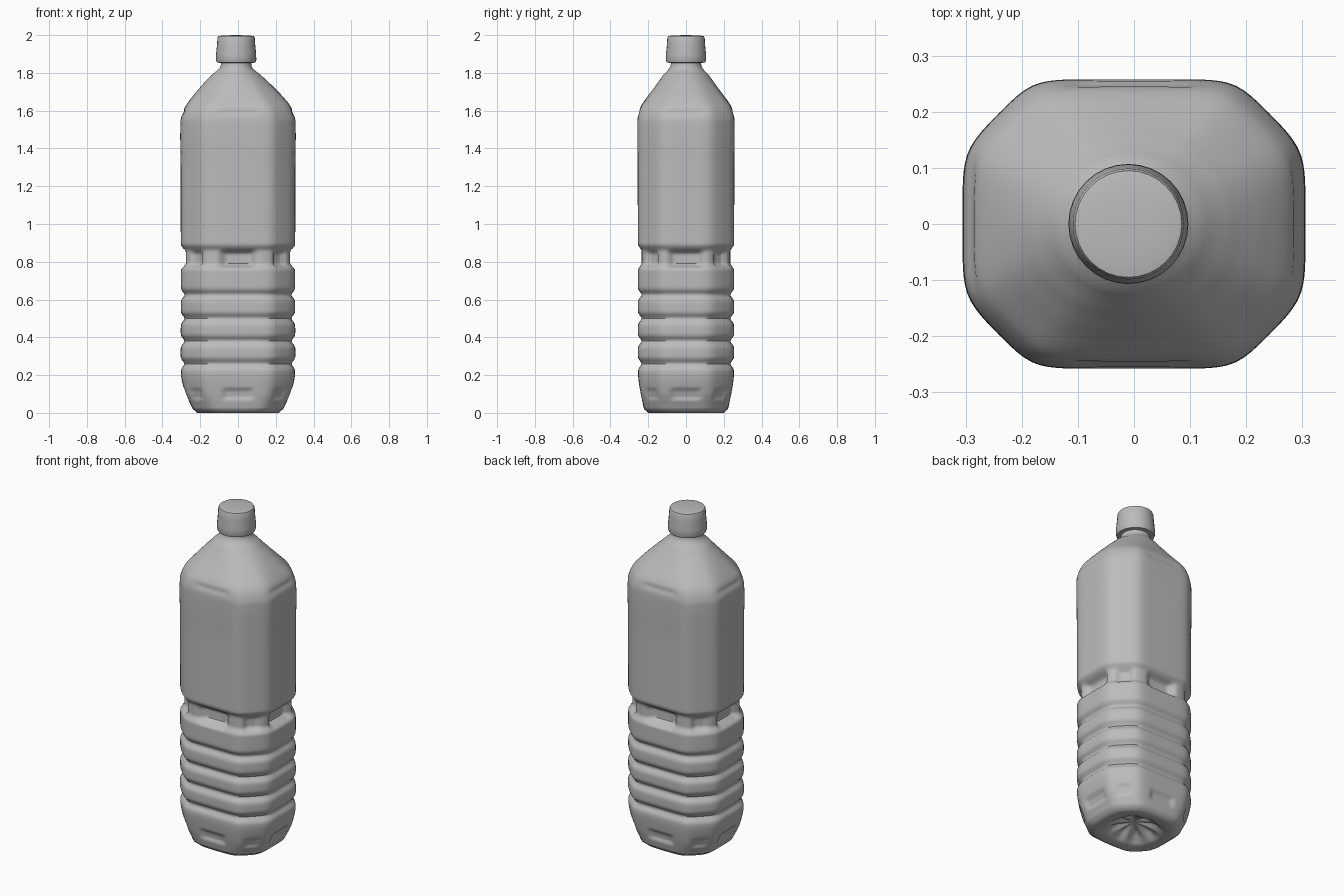
import bpy, bmesh, math

cube = bpy.data.objects.get("Cube")
if cube:
    bpy.data.objects.remove(cube, do_unlink=True)

grey = bpy.data.materials.new("plain grey")
grey.use_nodes = True
colour = (0.5, 0.5, 0.5, 1)
grey.diffuse_color = colour
grey.node_tree.nodes["Principled BSDF"].inputs["Base Color"].default_value = colour

SEG = 128
ANGLES = [2 * math.pi * i / SEG for i in range(SEG)]


def section(t, a, b, roundness):
    """Radius of a soft-cornered octagon blended towards an ellipse."""
    c, s = abs(math.cos(t)), abs(math.sin(t))
    corner = 0.55 * (a + b)
    p = 20
    octagon = ((c / a) ** p + (s / b) ** p + ((c + s) / 1.414 / corner) ** p) ** (-1 / p)
    ellipse = ((c / a) ** 2 + (s / b) ** 2) ** -0.5
    return octagon + (ellipse - octagon) * roundness


def window(v, half, soft):
    """One inside +-half, falling smoothly to zero over soft."""
    k = min(1, max(0, (half + soft - abs(v)) / soft))
    return k * k * (3 - 2 * k)


def catmull(p0, p1, p2, p3, t):
    return 0.5 * (2 * p1 + (p2 - p0) * t + (2 * p0 - 5 * p1 + 4 * p2 - p3) * t * t
                  + (3 * p1 - p0 - 3 * p2 + p3) * t ** 3)


# Bottle outline: height, half width, half depth, roundness
OUTLINE = [
    (0.0, 0.215, 0.20, 0.2), (0.02, 0.24, 0.222, 0.1), (0.1, 0.278, 0.24, 0),
    (0.2, 0.302, 0.254, 0), (0.5, 0.303, 0.255, 0), (0.9, 0.303, 0.255, 0),
    (1.3, 0.304, 0.256, 0), (1.55, 0.304, 0.257, 0), (1.62, 0.28, 0.241, 0.1),
    (1.68, 0.235, 0.2, 0.4), (1.74, 0.18, 0.156, 0.7), (1.79, 0.13, 0.12, 1),
    (1.825, 0.088, 0.088, 1), (1.85, 0.08, 0.08, 1), (1.88, 0.08, 0.08, 1),
]
GROOVES = [0.26, 0.38, 0.5, 0.625]


def outline_at(z):
    i = max(k for k in range(len(OUTLINE) - 1) if OUTLINE[k][0] <= z)
    rows = [OUTLINE[min(max(j, 0), len(OUTLINE) - 1)] for j in (i - 1, i, i + 1, i + 2)]
    t = (z - rows[1][0]) / (rows[2][0] - rows[1][0])
    return [catmull(*[r[k] for r in rows], t) for k in (1, 2, 3)]


def body_point(t, z):
    a, b, roundness = outline_at(z)
    # Ribs and waist
    inset = sum(0.02 * math.exp(-((z - g) / 0.02) ** 2) for g in GROOVES)
    inset += 0.02 * window(z - 0.825, 0.03, 0.04)
    r = section(t, a - inset, b - inset, roundness)
    x, y = r * math.cos(t), r * math.sin(t)
    # Pressed grips on the faces and corners of the waist, and near the foot
    side = abs(x) / a > abs(y) / b
    across = y if side else x
    dent = 0.035 * window(across, 0.075, 0.03) * window(z - 0.815, 0.025, 0.03)
    dent += 0.012 * window(across, 0.065, 0.025) * window(z - 0.1, 0.015, 0.02)
    diagonal = abs(x) - abs(y) - 0.04
    dent += 0.018 * window(diagonal, 0.04, 0.03) * window(z - 0.815, 0.025, 0.025)
    dent += 0.008 * window(diagonal, 0.04, 0.03) * window(z - 0.1, 0.015, 0.02)
    # Label edge under the shoulder
    dent += 0.005 * window(across, 0.08, 0.05) * window(z - 1.59, 0.004, 0.015)
    k = 1 - dent / r
    centre = -0.01 * window(z - 1.9, 0.08, 0.2)
    return (x * k + centre, y * k, z)


def foot_point(t, scale, z, petal):
    r = section(t, OUTLINE[0][1], OUTLINE[0][2], 0.2 + 0.8 * (1 - scale))
    return (r * scale * math.cos(t), r * scale * math.sin(t), z + petal * math.cos(8 * t))


def skin(name, rings, start, end, angle):
    """Join rings of points into a surface closed with a pole at each end."""
    bm = bmesh.new()
    loops = [[bm.verts.new(p) for p in ring] for ring in rings]
    for low, high in zip(loops, loops[1:]):
        n = len(low)
        for i in range(n):
            j = (i + 1) % n
            bm.faces.new((low[i], low[j], high[j], high[i]))
    for pole, loop in ((start, loops[0]), (end, loops[-1])):
        v = bm.verts.new(pole)
        for i in range(len(loop)):
            bm.faces.new((loop[i], loop[(i + 1) % len(loop)], v))
    bmesh.ops.recalc_face_normals(bm, faces=bm.faces)
    mesh = bpy.data.meshes.new(name)
    bm.to_mesh(mesh)
    bm.free()
    mesh.materials.append(grey)
    obj = bpy.data.objects.new(name, mesh)
    bpy.context.collection.objects.link(obj)
    bpy.ops.object.select_all(action="DESELECT")
    obj.select_set(True)
    bpy.context.view_layer.objects.active = obj
    bpy.ops.object.shade_smooth_by_angle(angle=math.radians(angle))


# Bottle body with a petalled hollow underneath
foot = [(0.2, 0.05, 0.003), (0.4, 0.042, 0.01), (0.55, 0.03, 0.008), (0.68, 0.008, 0.002),
        (0.75, 0.001, 0), (0.9, 0, 0)]
rings = [[foot_point(t, *f) for t in ANGLES] for f in foot]
STEPS = 188
rings += [[body_point(t, 1.879 * k / STEPS) for t in ANGLES] for k in range(STEPS + 1)]
skin("bottle_body", rings, (0, 0, 0.052), (-0.01, 0, 1.88), 50)

# Screw cap
cap = [(0.085, 1.853), (0.102, 1.855), (0.107, 1.87), (0.106, 1.9), (0.101, 1.95),
       (0.099, 1.985), (0.095, 1.994), (0.08, 1.997), (0.04, 1.999)]
rings = [[(r * math.cos(t) - 0.01, r * math.sin(t), z) for t in ANGLES[::4]] for r, z in cap]
skin("cap", rings, (-0.01, 0, 1.853), (-0.01, 0, 2.0), 50)
